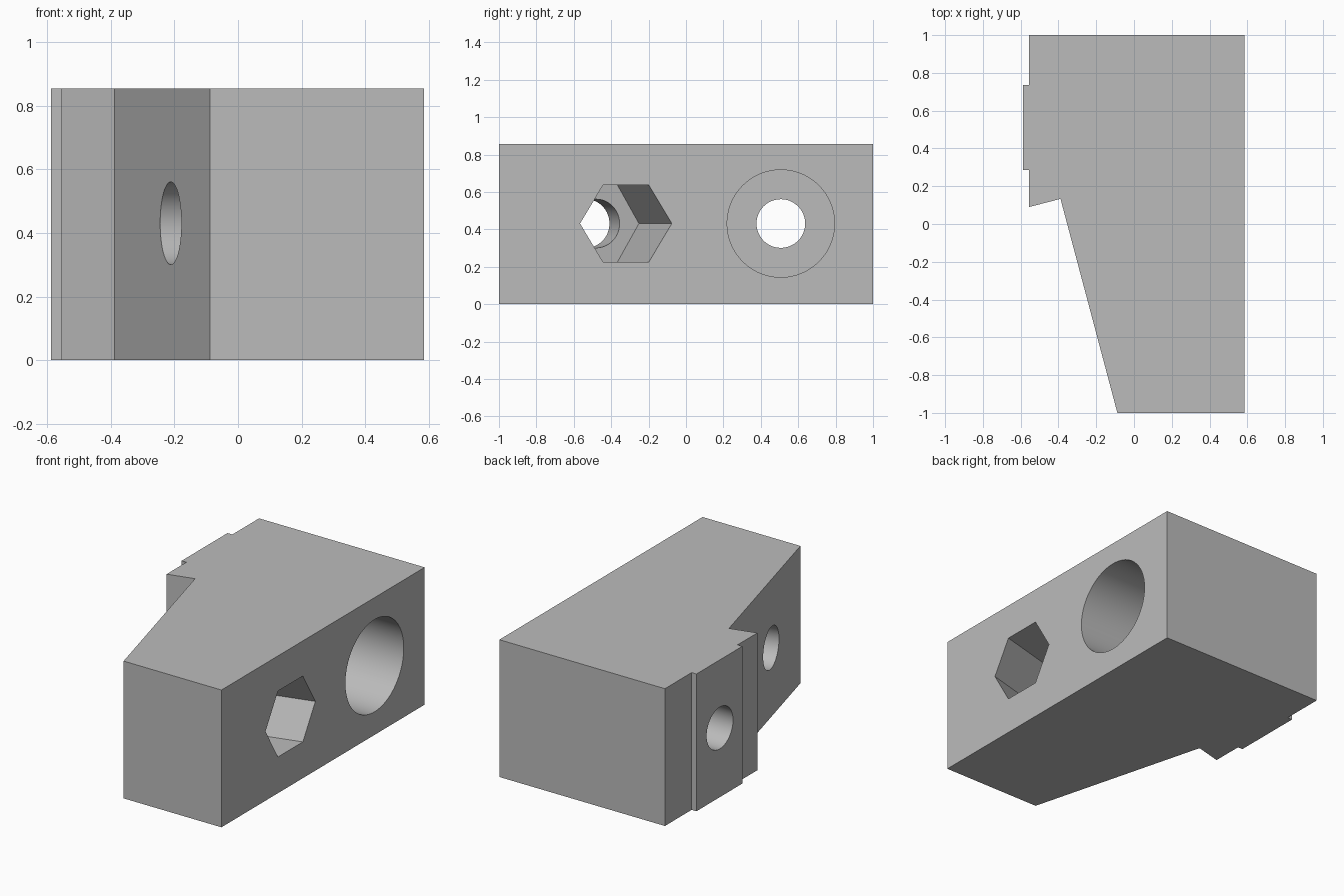
import bpy, bmesh
from math import radians, cos, sin
from mathutils import Matrix, Vector

old = bpy.data.objects.get("Cube")
if old:
    bpy.data.objects.remove(old, do_unlink=True)

HEIGHT = 0.855
MID = 0.431
RIGHT = 0.586          # plane of the flat side with the large openings
WEB = 0.21             # material left behind the wide bores

grey = bpy.data.materials.new("plain grey")
grey.use_nodes = True
colour = (0.5, 0.5, 0.5, 1)
grey.diffuse_color = colour
grey.node_tree.nodes["Principled BSDF"].inputs["Base Color"].default_value = colour


def add_object(name, bm):
    bmesh.ops.recalc_face_normals(bm, faces=bm.faces)
    mesh = bpy.data.meshes.new(name)
    bm.to_mesh(mesh)
    bm.free()
    mesh.materials.append(grey)
    obj = bpy.data.objects.new(name, mesh)
    bpy.context.collection.objects.link(obj)
    return obj


def bore(name, start, angle, near, far, radius, sides=96):
    """Prism cutter running from near to far along a horizontal axis."""
    bm = bmesh.new()
    turn = Matrix.Rotation(angle, 4, 'Z') @ Matrix.Rotation(radians(90), 4, 'Y')
    axis = Vector((cos(angle), sin(angle), 0))
    centre = Vector(start) + axis * (near + far) / 2
    bmesh.ops.create_cone(bm, cap_ends=True, segments=sides, radius1=radius,
                          radius2=radius, depth=far - near,
                          matrix=Matrix.Translation(centre) @ turn)
    obj = add_object(name, bm)
    obj.hide_render = True
    return obj


# Block: extruded outline with raised pad, notch and slanted side
outline = [(-0.088, -1), (RIGHT, -1), (RIGHT, 1), (-0.555, 1), (-0.555, 0.737),
           (-0.588, 0.737), (-0.588, 0.285), (-0.555, 0.285),
           (-0.555, 0.09), (-0.389, 0.133)]
bm = bmesh.new()
base = bm.faces.new([bm.verts.new((x, y, 0)) for x, y in outline])
grown = bmesh.ops.extrude_face_region(bm, geom=[base])["geom"]
bmesh.ops.translate(bm, vec=(0, 0, HEIGHT),
                    verts=[v for v in grown if isinstance(v, bmesh.types.BMVert)])
block = add_object("clamp_block", bm)

# Straight counterbored hole, and hexagonal nut pocket square to the slanted side
pad = (-0.588, 0.507, MID)
slant = (-0.212, -0.535, MID)
tilt = radians(15)
cutters = [
    bore("straight_hole", pad, 0, -0.2, 1.4, 0.13),
    bore("counterbore", pad, 0, WEB, 1.4, 0.287),
    bore("tilted_hole", slant, tilt, -0.2, 0.5, 0.13),
    bore("nut_pocket", slant, tilt, WEB, 1.1, 0.237, 6),
]

bpy.context.view_layer.objects.active = block
for cutter in cutters:
    mod = block.modifiers.new(cutter.name, 'BOOLEAN')
    mod.operation = 'DIFFERENCE'
    mod.solver = 'EXACT'
    mod.object = cutter
    bpy.ops.object.modifier_apply(modifier=mod.name)
    bpy.data.objects.remove(cutter, do_unlink=True)

# Smooth bores, crisp edges elsewhere
bpy.ops.object.select_all(action='DESELECT')
block.select_set(True)
bpy.ops.object.shade_smooth_by_angle(angle=radians(30))
